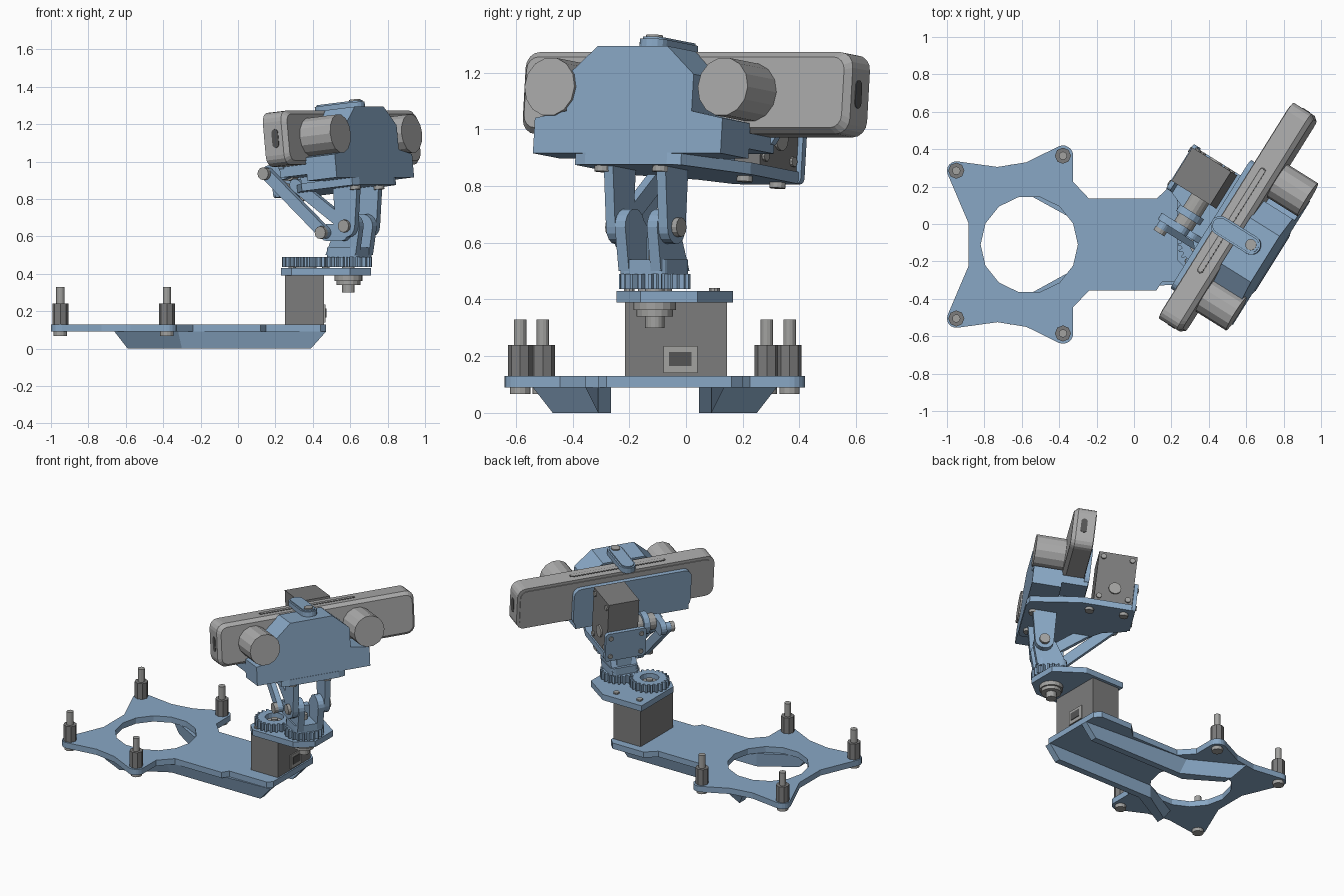
import bpy, bmesh, math
from mathutils import Matrix, Vector

old = bpy.data.objects.get("Cube")
if old:
    bpy.data.objects.remove(old)


def material(name, r, g, b):
    m = bpy.data.materials.new(name)
    m.use_nodes = True
    m.diffuse_color = (r, g, b, 1)
    m.node_tree.nodes["Principled BSDF"].inputs["Base Color"].default_value = (r, g, b, 1)
    return m


BLUE = material("printed blue", .25, .39, .56)
SHELL = material("light grey shell", .41, .41, .41)
STEEL = material("steel grey", .36, .36, .35)
DARK = material("motor grey", .20, .20, .20)
BLACK = material("dark slot", .09, .09, .09)

I = Matrix.Identity(4)
YAW = Matrix.Rotation(math.radians(58), 4, 'Z')
ARM = Matrix.Translation((.59, -.11, 0)) @ YAW                 # fork frame
CAM = Matrix.Translation((.56, .03, 1.123)) @ YAW @ Matrix.Rotation(math.radians(-6), 4, 'X')
AXES = {'z': lambda a, b, c: (a, b, c), 'x': lambda a, b, c: (c, a, b), 'y': lambda a, b, c: (a, c, b)}


def finish(name, bm, mat, M):
    bmesh.ops.recalc_face_normals(bm, faces=bm.faces)
    me = bpy.data.meshes.new(name)
    bm.to_mesh(me)
    bm.free()
    me.materials.append(mat)
    ob = bpy.data.objects.new(name, me)
    ob.matrix_world = M
    bpy.context.scene.collection.objects.link(ob)
    return ob


def prism(name, pts, c0, c1, mat, M=I, axis='z', end=None):
    """Profile pulled from c0 to c1 along an axis; 'end' gives a different far profile."""
    bm = bmesh.new()
    f = AXES[axis]
    lo = [bm.verts.new(f(a, b, c0)) for a, b in pts]
    hi = [bm.verts.new(f(a, b, c1)) for a, b in (end or pts)]
    bm.faces.new(lo)
    bm.faces.new(hi)
    for i in range(len(lo)):
        j = (i + 1) % len(lo)
        bm.faces.new((lo[i], lo[j], hi[j], hi[i]))
    return finish(name, bm, mat, M)


def holed(name, outer, inner, z0, z1, mat, M=I):
    """Flat plate with one opening."""
    bm = bmesh.new()
    for loop in (outer, inner):
        vs = [bm.verts.new((x, y, z0)) for x, y in loop]
        for i, v in enumerate(vs):
            bm.edges.new((v, vs[i - 1]))
    bmesh.ops.triangle_fill(bm, edges=bm.edges[:], use_beauty=True, normal=(0, 0, 1))
    r = bmesh.ops.extrude_face_region(bm, geom=bm.faces[:])
    bmesh.ops.translate(bm, vec=(0, 0, z1 - z0), verts=[v for v in r["geom"] if isinstance(v, bmesh.types.BMVert)])
    return finish(name, bm, mat, M)


def arc(cx, cy, r, a0, a1, n):
    return [(cx + r * math.cos(math.radians(a0 + (a1 - a0) * i / n)),
             cy + r * math.sin(math.radians(a0 + (a1 - a0) * i / n))) for i in range(n + 1)]


def circle(cx, cy, r, n):
    return arc(cx, cy, r, 0, 360, n)[:-1]


def cyl(name, a, b, r, c0, c1, mat, M=I, axis='z', n=16):
    return prism(name, circle(a, b, r, n), c0, c1, mat, M, axis)


def box(name, x0, x1, y0, y1, z0, z1, mat, M=I):
    return prism(name, [(x0, y0), (x1, y0), (x1, y1), (x0, y1)], z0, z1, mat, M)


def rounded(x0, x1, y0, y1, r, n=4):
    return (arc(x1 - r, y1 - r, r, 0, 90, n) + arc(x0 + r, y1 - r, r, 90, 180, n)
            + arc(x0 + r, y0 + r, r, 180, 270, n) + arc(x1 - r, y0 + r, r, 270, 360, n))


def link(name, p, q, r, c0, c1, mat, M, axis='x'):
    """Bar with round ends from p to q."""
    t = math.degrees(math.atan2(q[1] - p[1], q[0] - p[0]))
    return prism(name, arc(*q, r, t - 90, t + 90, 8) + arc(*p, r, t + 90, t + 270, 8), c0, c1, mat, M, axis)


# Base plate: star shaped end with a ring opening, narrowing to the motor seat
half = ([(-.885, .115)] + arc(-.95, .395, .05, 205, 80, 6) + [(-.73, .415), (-.575, .44)]
        + arc(-.38, .475, .055, 115, 0, 6) + [(-.325, .335), (-.24, .245), (.12, .245)])
outline = ([(x, y - .11) for x, y in half]
           + [(.19, .2), (.43, .2), (.47, .16), (.47, -.28), (.44, -.31), (.15, -.31)]
           + [(x, -y - .11) for x, y in reversed(half)])
holed("base_plate", outline, circle(-.56, -.11, .26, 14), .09, .13, BLUE)

# Tapered rails beneath, flaring outwards under the star
for s, side in ((1, "left"), (-1, "right")):
    low = [(.39, .155), (.39, .20), (-.30, .20), (-.59, .36), (-.59, .30), (-.36, .155)]
    top = [(.47, .155), (.47, .20), (-.32, .245), (-.66, .43), (-.66, .32), (-.36, .155)]
    prism("base_rail_" + side, [(x, s * y - .11) for x, y in low], 0, .09, BLUE,
          end=[(x, s * y - .11) for x, y in top])

# Standoffs with studs above and screw heads below
for i, (x, y) in enumerate([(-.95, .285), (-.38, .365), (-.95, -.505), (-.38, -.585)]):
    cyl(f"standoff_{i}", x, y, .043, .13, .24, DARK, n=8)
    cyl(f"standoff_stud_{i}", x, y, .022, .24, .33, STEEL, n=12)
    cyl(f"standoff_screw_{i}", x, y, .036, .066, .09, STEEL, n=12)

# Turning motor with its socket
box("turn_motor", .25, .46, -.215, .145, .13, .39, DARK)
box("motor_socket", .455, .468, -.08, .04, .14, .235, STEEL)
box("motor_socket_opening", .466, .472, -.06, .02, .165, .215, BLACK)

# Gear deck
prism("gear_deck", [(.23, -.19), (.285, -.245), (.60, -.245), (.71, -.16), (.71, .04), (.53, .165), (.23, .165)],
      .39, .43, BLUE)
for i, (r, a, b) in enumerate([(.075, .362, .39), (.064, .34, .362), (.034, .30, .34)]):
    cyl(f"bearing_{i}", .59, -.11, r, a, b, STEEL)
for i, (x, y) in enumerate([(.29, .10), (.47, .10), (.29, -.2)]):
    cyl(f"deck_screw_{i}", x, y, .02, .43, .44, STEEL, n=10)


def gear(name, cx, cy, bore, phase):
    pts = []
    for i in range(22):
        for k, r in ((-.32, .106), (-.16, .126), (.16, .126), (.32, .106)):
            t = (i + k + phase) * math.tau / 22
            pts.append((cx + r * math.cos(t), cy + r * math.sin(t)))
    holed(name, pts, circle(cx, cy, bore, 18), .437, .49, BLUE)


gear("drive_gear", .36, -.11, .06, 0)
gear("driven_gear", .59, -.11, .03, .5)
cyl("drive_gear_hub", .36, -.11, .06, .43, .455, SHELL)
cyl("drive_shaft", .36, -.11, .022, .43, .48, STEEL)
cyl("driven_gear_cap", .59, -.11, .034, .43, .50, STEEL)

# Lower fork standing on the driven gear
prism("fork_base", rounded(-.095, .095, -.10, .09, .03), .49, .54, BLUE, ARM)
for s, side in ((1, "left"), (-1, "right")):
    x0, x1 = sorted((s * .045, s * .088))
    prism("fork_ear_" + side, [(.09, .50), (.02, .66)] + arc(-.06, .655, .065, 20, 180, 8) + [(-.10, .50)],
          x0, x1, BLUE, ARM, 'x')
    # Upper arms hanging from the camera cradle
    x0, x1 = sorted((s * .09, s * .128))
    prism("cradle_arm_" + side, [(.02, .88), (0, .655)] + arc(-.06, .655, .06, 0, -180, 8) + [(-.135, .88)],
          x0, x1, BLUE, ARM, 'x')
    x0, x1 = sorted((s * .125, s * .148))
    cyl("pivot_screw_" + side, -.06, .655, .034, x0, x1, STEEL, ARM, 'x', 12)
box("fork_web", -.05, .05, .02, .07, .53, .62, BLUE, ARM)
cyl("fork_bolt", 0, 0, .022, .53, .575, STEEL, ARM)
link("fork_lever", (-.03, .62), (.06, .62), .045, -.125, -.085, BLUE, ARM)

# Tilt linkage: diagonal brace, push rod and horn
link("cradle_brace", (-.06, .655), (.26, .875), .033, -.125, -.09, BLUE, ARM)
link("push_rod", (.06, .62), (.42, .935), .032, -.165, -.13, BLUE, ARM)
for i, (y, z) in enumerate([(.06, .62), (.42, .935)]):
    cyl(f"push_rod_screw_{i}", y, z, .034, -.19, -.165, STEEL, ARM, 'x', 12)
link("motor_horn", (.33, .95), (.42, .935), .045, -.13, -.09, BLUE, ARM)
cyl("motor_horn_disc", .33, .95, .075, -.04, 0, BLUE, ARM, 'x')
cyl("motor_horn_spacer", .33, .95, .055, -.09, .09, STEEL, ARM, 'x')

# Camera bar: rounded shell in two layers with a raised face rim
prism("camera_bar", rounded(-.68, .68, -.145, .145, .055), -.045, .07, SHELL, CAM, 'y')
prism("camera_front", rounded(-.68, .68, -.145, .145, .055), -.045, -.07, SHELL, CAM, 'y',
      rounded(-.66, .66, -.125, .125, .045))
prism("camera_back", rounded(-.66, .66, -.125, .125, .045), .07, .075, SHELL, CAM, 'y')
prism("camera_top_slot", rounded(-.36, .30, -.005, .03, .015), .143, .147, BLACK, CAM)
prism("camera_top_strip", rounded(-.352, .292, 0, .025, .012), .143, .149, SHELL, CAM)
for s, side in ((1, "left"), (-1, "right")):
    c = sorted((s * .678, s * .683))
    prism("camera_end_slot_" + side, rounded(-.02, .02, -.05, .05, .02), *c, BLACK, CAM, 'x')

# Lens barrels
for i, u in enumerate((-.44, .28)):
    cyl(f"lens_barrel_{i}", u, 0, .104, -.06, -.262, SHELL, CAM, 'y', 14)

# Cradle: stepped front cover, rear shell, floor and top clip
side = [(.39, -.235), (.39, -.11), (.26, -.085), (.26, .045), (.145, .145)]
prism("front_cover", [(x - .11, z) for x, z in side] + [(-x - .11, z) for x, z in reversed(side)],
      -.252, -.065, BLUE, CAM, 'y')
prism("rear_shell", rounded(-.51, .30, -.18, .09, .05), .074, .105, BLUE, CAM, 'y')
box("cradle_shelf", -.50, .28, -.07, .10, -.20, -.145, BLUE, CAM)
prism("cradle_floor", [(-.33, -.24), (-.28, -.255), (.06, -.255), (.11, -.24), (.2, .08), (.2, .41),
                       (-.07, .41), (-.13, .26), (-.33, .08)], -.275, -.233, BLUE, CAM)
box("cradle_block", -.30, .12, -.07, .10, -.24, -.19, BLUE, CAM)
link("top_clip", (-.085, -.15), (-.085, .045), .052, .14, .178, BLUE, CAM, 'z')
link("top_clip_rim", (-.085, -.15), (-.085, .045), .042, .178, .186, BLUE, CAM, 'z')
cyl("top_clip_screw", -.085, -.15, .03, .186, .194, STEEL, CAM, n=12)
for i, (u, y) in enumerate([(-.24, -.2), (.0, -.2), (.14, .36), (.14, .14)]):
    cyl(f"floor_screw_{i}", u, y, .028, -.295, -.275, STEEL, CAM, n=12)

# Tilt motor behind the camera, in its bracket
box("tilt_motor", -.02, .19, .155, .40, -.233, .125, DARK, CAM)
prism("bracket_plate", rounded(-.07, .21, -.275, -.075, .02), .40, .425, BLUE, CAM, 'y')
for i, (u, z) in enumerate([(-.035, -.24), (-.035, -.11), (.175, -.24), (.175, -.11)]):
    cyl(f"bracket_screw_{i}", u, z, .016, .425, .433, STEEL, CAM, 'y', 10)
cyl("tilt_motor_boss", .28, -.13, .04, .19, .20, STEEL, CAM, 'x')
for i, (y, z) in enumerate([(.185, -.2), (.37, -.2), (.185, .09), (.37, .09)]):
    cyl(f"tilt_motor_screw_{i}", y, z, .018, .19, .20, STEEL, CAM, 'x', 10)
